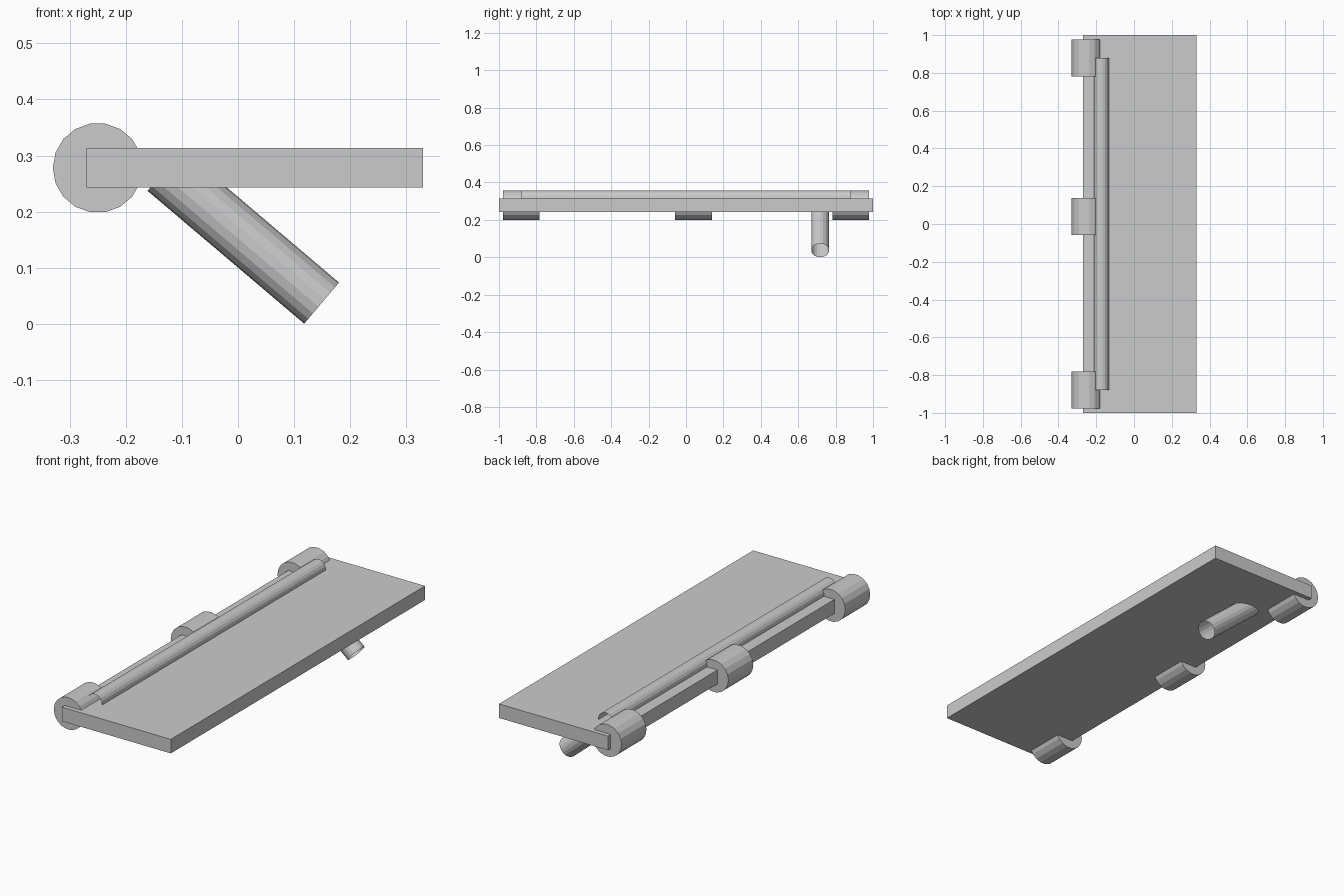
import bpy, bmesh, math
from mathutils import Vector

if "Cube" in bpy.data.objects:
    bpy.data.objects.remove(bpy.data.objects["Cube"])

SIDES = 18


def finish(bm, name):
    bmesh.ops.recalc_face_normals(bm, faces=bm.faces)
    mesh = bpy.data.meshes.new(name)
    bm.to_mesh(mesh)
    bm.free()
    obj = bpy.data.objects.new(name, mesh)
    bpy.context.collection.objects.link(obj)
    return obj


def cylinder(name, start, end, radius, side, capped):
    """Faceted cylinder; 'side' is the radial direction of its first corner."""
    start, end, u = Vector(start), Vector(end), Vector(side).normalized()
    v = (end - start).normalized().cross(u)
    bm = bmesh.new()
    rings = []
    for p in (start, end):
        rings.append([bm.verts.new(p + radius * (math.cos(a) * u + math.sin(a) * v))
                      for a in (2 * math.pi * i / SIDES for i in range(SIDES))])
    a, b = rings
    for i in range(SIDES):
        j = (i + 1) % SIDES
        bm.faces.new((a[i], a[j], b[j], b[i]))
    if capped:
        bm.faces.new(a)
        bm.faces.new(b)
    return finish(bm, name)


# Flat panel
bm = bmesh.new()
bmesh.ops.create_cube(bm, size=1)
for vert in bm.verts:
    vert.co = Vector((vert.co.x * 0.6 + 0.03, vert.co.y * 2, vert.co.z * 0.07 + 0.278))
finish(bm, "panel")

# Hinge barrels along the left edge
for name, y in (("front", -0.88), ("middle", 0.04), ("back", 0.88)):
    cylinder("hinge_" + name, (-0.25, y - 0.098, 0.278), (-0.25, y + 0.098, 0.278),
             0.08, (-1, 0, 0), True)

# Open-ended rod sunk halfway into the top
cylinder("rod", (-0.173, -0.88, 0.318), (-0.173, 0.88, 0.318), 0.04, (-1, 0, 0), False)

# Slanted open-ended handle below the panel
axis = Vector((-math.cos(math.radians(40.3)), 0, math.sin(math.radians(40.3))))
low = Vector((0.149, 0.717, 0.037))
cylinder("handle", low, low + axis * 0.366, 0.048, (axis.z, 0, -axis.x), False)
